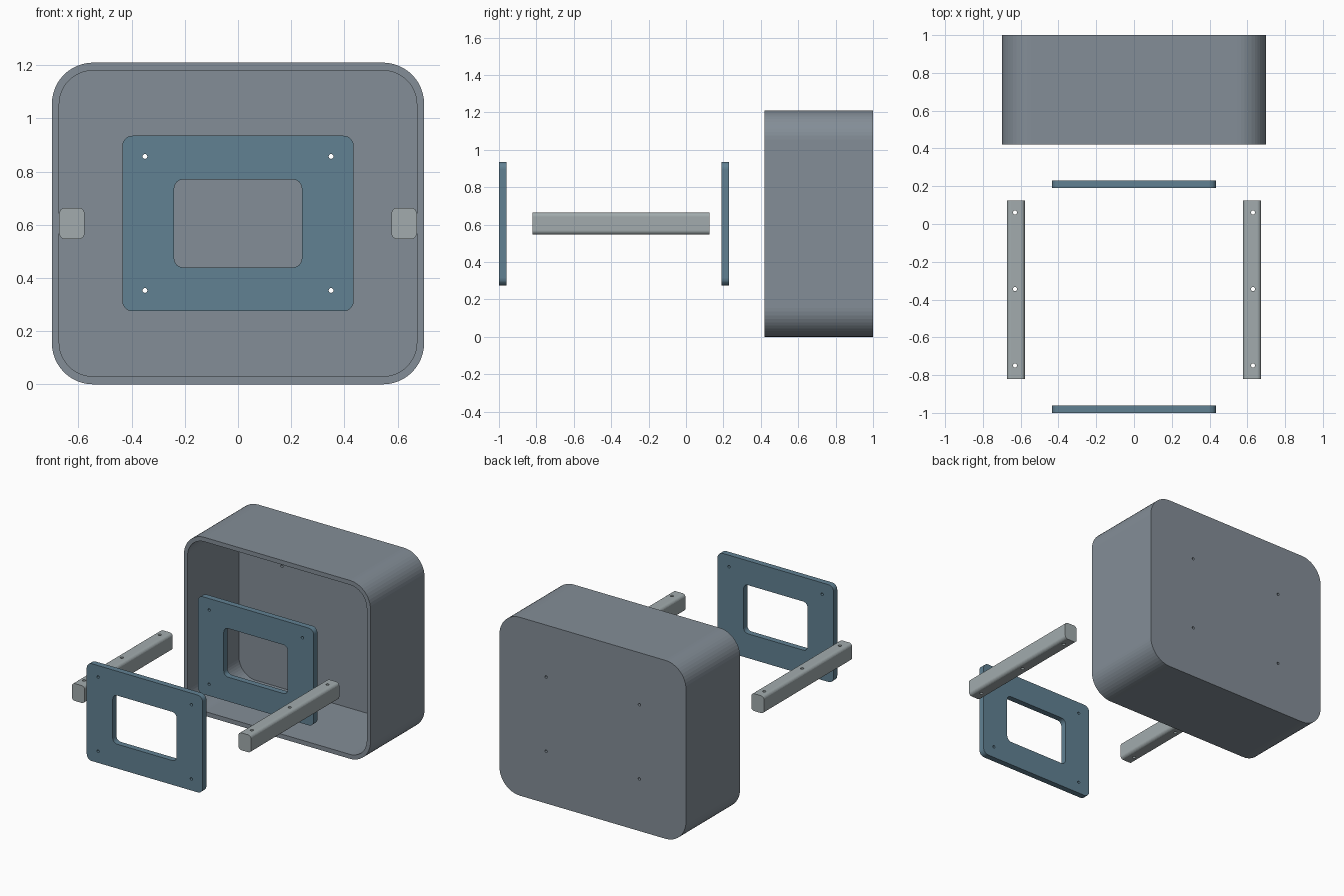
import bpy, bmesh, math

if "Cube" in bpy.data.objects:
    bpy.data.objects.remove(bpy.data.objects["Cube"])


def material(name, rgb):
    m = bpy.data.materials.new(name)
    m.diffuse_color = (*rgb, 1)
    m.use_nodes = True
    m.node_tree.nodes["Principled BSDF"].inputs["Base Color"].default_value = m.diffuse_color
    return m


SLATE = material("slate", (0.23, 0.27, 0.31))
BLUE = material("blue_grey", (0.12, 0.22, 0.29))
PALE = material("pale_grey", (0.36, 0.41, 0.42))


def rounded(cx, cz, w, h, r, seg):
    """Outline of a rounded rectangle in the xz plane."""
    pts = []
    for k, (sx, sz) in enumerate([(1, 1), (-1, 1), (-1, -1), (1, -1)]):
        for i in range(seg + 1):
            a = math.pi / 2 * (k + i / seg)
            pts.append((cx + sx * (w / 2 - r) + r * math.cos(a),
                        cz + sz * (h / 2 - r) + r * math.sin(a)))
    return pts


def circle(cx, cz, r, n=16):
    return [(cx + r * math.cos(2 * math.pi * i / n),
             cz + r * math.sin(2 * math.pi * i / n)) for i in range(n)]


def prism(name, outline, a, b, axis="y"):
    """Extrude an outline from a to b along y (xz outline) or z (xy outline)."""
    bm = bmesh.new()
    put = (lambda p, t: (p[0], t, p[1])) if axis == "y" else (lambda p, t: (p[0], p[1], t))
    lo = [bm.verts.new(put(p, a)) for p in outline]
    hi = [bm.verts.new(put(p, b)) for p in outline]
    bm.faces.new(lo)
    bm.faces.new(hi)
    for i in range(len(lo)):
        j = (i + 1) % len(lo)
        bm.faces.new((lo[i], lo[j], hi[j], hi[i]))
    bmesh.ops.recalc_face_normals(bm, faces=bm.faces)
    me = bpy.data.meshes.new(name)
    bm.to_mesh(me)
    bm.free()
    ob = bpy.data.objects.new(name, me)
    bpy.context.collection.objects.link(ob)
    return ob


def cut(ob, cutters):
    """Subtract the cutters, bake the result and remove them."""
    for c in cutters:
        c.hide_render = True
        mod = ob.modifiers.new("cut", "BOOLEAN")
        mod.operation = "DIFFERENCE"
        mod.solver = "EXACT"
        mod.object = c
    bpy.context.view_layer.update()
    dg = bpy.context.evaluated_depsgraph_get()
    me = bpy.data.meshes.new_from_object(ob.evaluated_get(dg))
    ob.modifiers.clear()
    ob.data = me
    for c in cutters:
        bpy.data.objects.remove(c)


def paint(ob, mat):
    ob.data.materials.clear()
    ob.data.materials.append(mat)


def screw_holes(a, b):
    return [prism("hole_cutter", circle(x, z, 0.009), a, b)
            for x in (-0.35, 0.35) for z in (0.353, 0.857)]


ZC = 0.605  # shared centre height

# Housing: open-fronted rounded tub with four screw holes in the back wall
housing = prism("housing", rounded(0, ZC, 1.40, 1.21, 0.155, 12), 0.42, 1.0)
cavity = prism("cavity_cutter", rounded(0, ZC, 1.345, 1.15, 0.127, 12), 0.3, 0.97)
cut(housing, [cavity] + screw_holes(0.9, 1.1))
paint(housing, SLATE)

# Two identical framed plates with a rounded window and corner holes
for name, y in (("front_plate", -1.0), ("rear_plate", 0.19)):
    plate = prism(name, rounded(0, ZC, 0.87, 0.66, 0.038, 8), y, y + 0.04)
    window = prism("window_cutter", rounded(0, ZC, 0.48, 0.33, 0.033, 8), y - 0.1, y + 0.14)
    cut(plate, [window] + screw_holes(y - 0.1, y + 0.14))
    paint(plate, BLUE)

# Side rails with three vertical through holes
for side, s in (("left", -1), ("right", 1)):
    rail = prism(side + "_rail", rounded(s * 0.625, ZC, 0.095, 0.118, 0.022, 6), -0.82, 0.125)
    cut(rail, [prism("hole_cutter", circle(s * 0.63, y, 0.011), 0.4, 0.8, "z")
               for y in (-0.75, -0.345, 0.06)])
    paint(rail, PALE)
